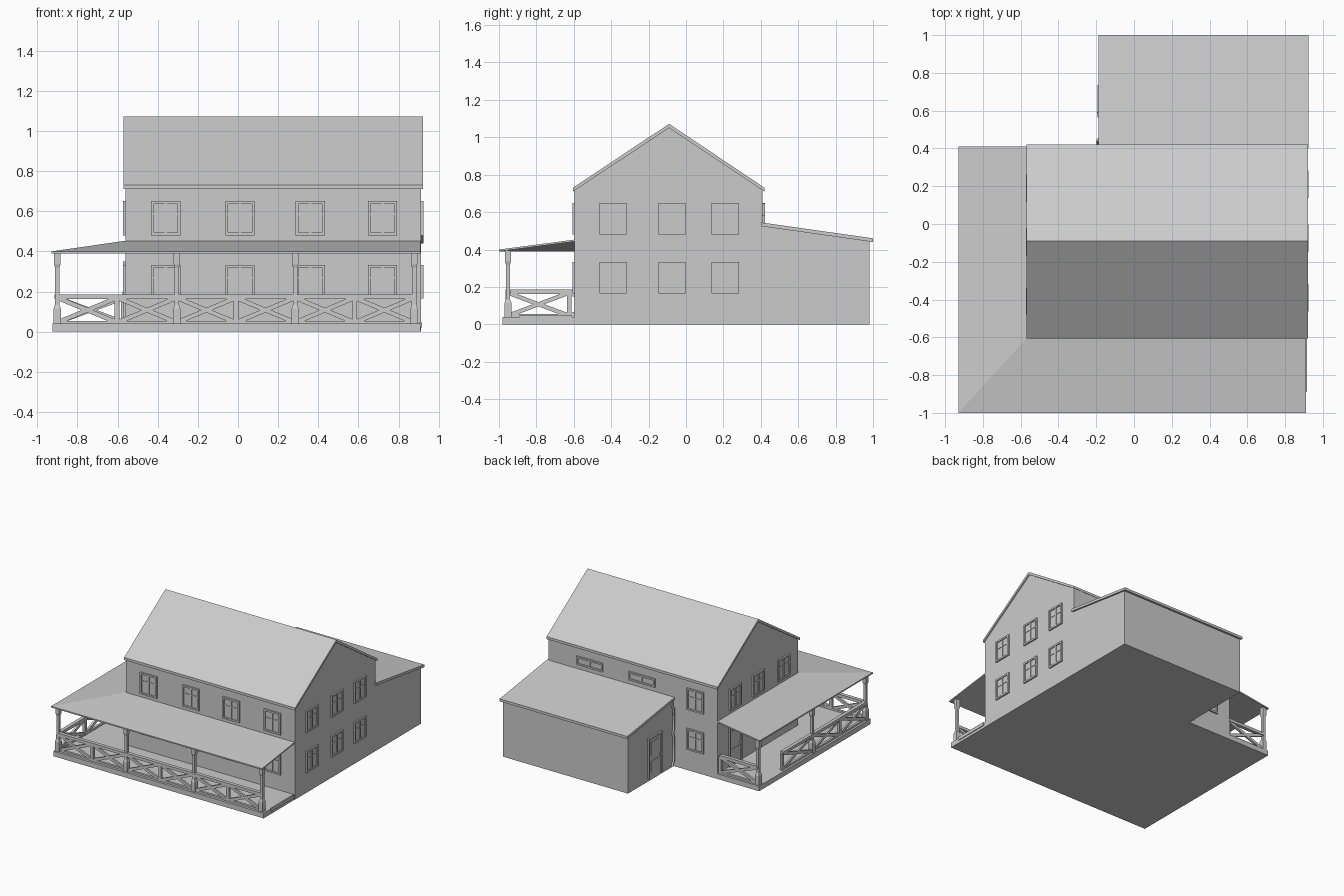
import bpy, bmesh
from mathutils import Vector, Matrix

if "Cube" in bpy.data.objects:
    bpy.data.objects.remove(bpy.data.objects["Cube"])

XL, XR, YF, YB = -0.56, 0.912, -0.595, 0.41      # main house walls


def finish(name, bm):
    bmesh.ops.recalc_face_normals(bm, faces=bm.faces)
    me = bpy.data.meshes.new(name)
    bm.to_mesh(me)
    bm.free()
    ob = bpy.data.objects.new(name, me)
    bpy.context.collection.objects.link(ob)
    return ob


def add_box(bm, lo, hi, fn=lambda p: p):
    vs = bmesh.ops.create_cube(bm, size=1)["verts"]
    for v in vs:
        v.co = fn(Vector([(a + b) / 2 + c * (b - a) for a, b, c in zip(lo, hi, v.co)]))


def box(name, lo, hi):
    bm = bmesh.new()
    add_box(bm, lo, hi)
    return finish(name, bm)


def extrude(bm, pts, vec):
    f = bm.faces.new([bm.verts.new(p) for p in pts])
    r = bmesh.ops.extrude_face_region(bm, geom=[f], use_keep_orig=True)
    moved = [g for g in r["geom"] if isinstance(g, bmesh.types.BMVert)]
    bmesh.ops.translate(bm, verts=moved, vec=vec)


def prism_x(name, yz, x0, x1):
    bm = bmesh.new()
    extrude(bm, [(x0, y, z) for y, z in yz], (x1 - x0, 0, 0))
    return finish(name, bm)


# local (along wall, outward, up) to world, for each wall
def front(p): return Vector((p.x, YF - p.y, p.z))
def back(p): return Vector((p.x, YB + p.y, p.z))
def right(p): return Vector((XR + p.y, p.x, p.z))
def left(p): return Vector((XL - p.y, p.x, p.z))
def shed_left(p): return Vector((-0.18 - p.y, p.x, p.z))


def window(name, fn, u, z0, z1, w=0.145, cross=True):
    bm = bmesh.new()
    a, b, t = u - w / 2, u + w / 2, 0.013
    for lo, hi in [((a, 0, z0), (a + t, .012, z1)), ((b - t, 0, z0), (b, .012, z1)),
                   ((a, 0, z0), (b, .012, z0 + t)), ((a, 0, z1 - t), (b, .012, z1)),
                   ((u - .006, 0, z0), (u + .006, .01, z1)),
                   ((a, -.002, z0), (b, .004, z1))]:
        add_box(bm, lo, hi, fn)
    if cross:
        zm = z0 + 0.62 * (z1 - z0)
        add_box(bm, (a, 0, zm - .004), (b, .008, zm + .004), fn)
    finish(name, bm)


def door(name, fn, u, z0, z1, w):
    bm = bmesh.new()
    a, b, t = u - w / 2, u + w / 2, 0.015
    for lo, hi in [((a, 0, z0), (a + t, .012, z1)), ((b - t, 0, z0), (b, .012, z1)),
                   ((a, 0, z1 - t), (b, .012, z1)), ((a, -.002, z0), (b, .004, z1)),
                   ((a + .035, 0, z0 + .04), (b - .035, .008, z0 + .13)),
                   ((a + .035, 0, z0 + .17), (b - .035, .008, z1 - .04)),
                   ((a + .02, 0, z0 + .14), (a + .03, .016, z0 + .16))]:
        add_box(bm, lo, hi, fn)
    finish(name, bm)


# house body and gable roof
prism_x("house_walls", [(YF, 0), (YB, 0), (YB, .717), (-.09, 1.052), (YF, .717)], XL, XR)
prism_x("main_roof", [(-.605, .71), (-.605, .73), (-.09, 1.072), (.42, .73), (.42, .71),
                      (-.09, 1.05)], -.57, .922)

# rear lean-to
prism_x("shed_walls", [(.4, 0), (.98, 0), (.98, .45), (.4, .53)], -.18, XR)
prism_x("shed_roof", [(.4, .525), (.4, .545), (1, .46), (1, .44)], -.188, .925)

# porch floor
box("porch_floor_front", (-.925, -.98, 0), (.91, YF, .04))
box("porch_floor_left", (-.925, YF, 0), (XL, YB, .04))
box("porch_end_sill", (.905, -.89, .02), (.916, -.61, .046))

# wraparound porch roof with a hipped corner
bm = bmesh.new()
pts = [(-.93, .41, .4), (-.93, -1, .4), (.91, -1, .4),
       (.91, YF, .453), (XL, YF, .453), (XL, .41, .453)]
top = [bm.verts.new(p) for p in pts]
low = [bm.verts.new((x, y, z - .01)) for x, y, z in pts]
for q in ((0, 1, 4, 5), (1, 2, 3, 4)):
    bm.faces.new([top[i] for i in q])
    bm.faces.new([low[i] for i in reversed(q)])
for i in range(6):
    j = (i + 1) % 6
    bm.faces.new((top[i], top[j], low[j], low[i]))
finish("porch_roof", bm)

# porch posts: square rings with block base and capital
RINGS = [(.03, .018), (.115, .018), (.135, .011), (.32, .011), (.335, .016), (.396, .016)]


def post(name, x, y):
    bm = bmesh.new()
    prev = None
    for z, h in RINGS:
        ring = [bm.verts.new((x + h * a, y + h * b, z))
                for a, b in ((-1, -1), (1, -1), (1, 1), (-1, 1))]
        if prev:
            for i in range(4):
                bm.faces.new((prev[i], prev[i - 3], ring[i - 3], ring[i]))
        else:
            bm.faces.new(ring)
        prev = ring
    bm.faces.new(prev)
    finish(name, bm)


PX, PY = -.9, -.952
for i, (x, y) in enumerate([(PX, PY), (-.305, PY), (.285, PY), (.877, PY),
                            (PX, -.285), (PX, .385)]):
    post(f"porch_post_{i + 1}", x, y)


# railing panels: rails, end stiles and a crossed brace
def panel(name, a, b):
    a, b = Vector((*a, 0)), Vector((*b, 0))
    d = (b - a).normalized()
    n = Vector((-d.y, d.x, 0))
    L = (b - a).length
    def fn(p): return a + d * p.x + n * p.y + Vector((0, 0, p.z))
    bm = bmesh.new()
    add_box(bm, (0, -.014, .162), (L, .014, .185), fn)
    add_box(bm, (0, -.009, .038), (L, .009, .054), fn)
    for u in (0, L):
        add_box(bm, (u - .012, -.01, .04), (u + .012, .01, .17), fn)
    for z0, z1, k in ((.05, .165, .0085), (.165, .05, .007)):
        s, e = Vector((.01, 0, z0)), Vector((L - .01, 0, z1))
        o = Vector((z0 - z1, 0, L - .02)).normalized() * .011
        extrude(bm, [fn(p + Vector((0, -k, 0))) for p in (s - o, e - o, e + o, s + o)],
                n * 2 * k)
    finish(name, bm)


fx = [-.9, -.602, -.305, -.01, .285, .581, .877]
for i in range(6):
    panel(f"front_railing_{i + 1}", (fx[i], PY), (fx[i + 1], PY))
ly = [-.952, -.625, -.285, .09]
for i in range(3):
    panel(f"left_railing_{i + 1}", (PX, ly[i]), (PX, ly[i + 1]))
panel("back_railing", (PX, .385), (XL - .01, .385))

# windows in two storeys
SIDE = (-.39, -.075, .21)
for row, z0, z1 in (("lower", .165, .332), ("upper", .48, .65)):
    for i, x in enumerate((-.36, .01, .36, .72)):
        window(f"front_{row}_window_{i + 1}", front, x, z0, z1)
    for i, y in enumerate(SIDE):
        window(f"right_{row}_window_{i + 1}", right, y, z0, z1)
        if row == "upper" or i < 2:
            window(f"left_{row}_window_{i + 1}", left, y - .02, z0, z1)
    window(f"back_{row}_window", back, -.37, z0, z1)
for i, x in enumerate((.095, .55)):
    window(f"back_transom_{i + 1}", back, x, .578, .645, .23, False)

# doors
door("porch_door", left, .19, .04, .35, .16)
door("shed_door", shed_left, .65, .02, .34, .17)

# downpipe in the corner between house and lean-to
cu = bpy.data.curves.new("downpipe", "CURVE")
cu.dimensions = "3D"
cu.bevel_depth, cu.bevel_resolution, cu.use_fill_caps = .009, 1, True
path = [(.445, .525), (.445, .49), (.425, .46), (.425, .3), (.435, .27), (.425, .24),
        (.425, .05), (.445, .01)]
sp = cu.splines.new("POLY")
sp.points.add(len(path) - 1)
for p, (y, z) in zip(sp.points, path):
    p.co = (-.19, y, z, 1)
bpy.context.collection.objects.link(bpy.data.objects.new("downpipe", cu))
